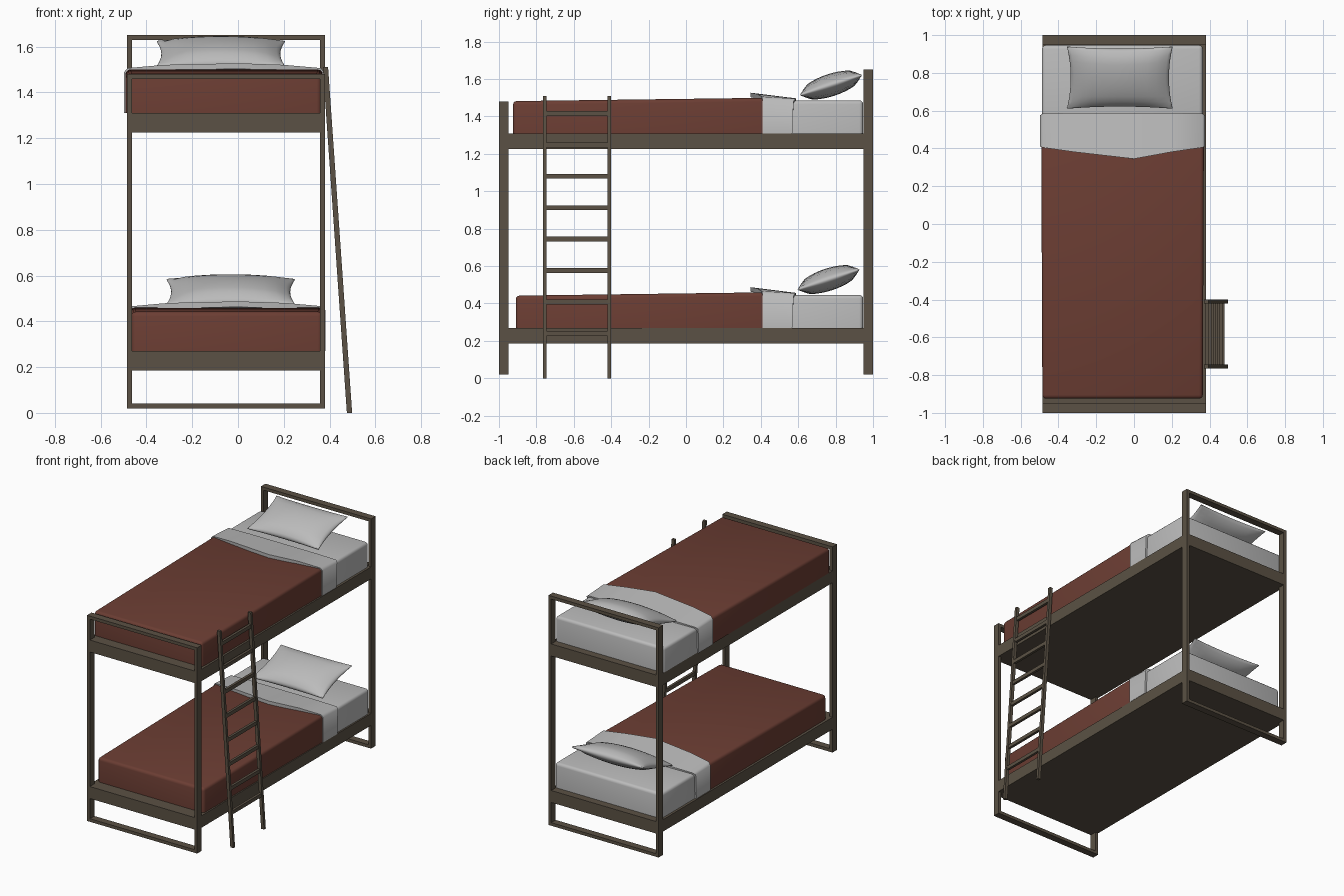
import bpy, bmesh, math
from mathutils import Matrix, Vector

if "Cube" in bpy.data.objects:
    bpy.data.objects.remove(bpy.data.objects["Cube"])


def material(name, rgb):
    m = bpy.data.materials.new(name)
    m.diffuse_color = (*rgb, 1)
    m.use_nodes = True
    m.node_tree.nodes["Principled BSDF"].inputs["Base Color"].default_value = m.diffuse_color
    return m


WOOD = material("frame_brown", (0.104, 0.083, 0.058))
RED = material("blanket_red", (0.148, 0.047, 0.033))
LINEN = material("linen_grey", (0.5, 0.5, 0.5))
X0, X1 = -0.485, 0.38          # outer sides of the frame
T = 0.022                      # bar thickness


def finish(name, bm, mat=None, smooth=False):
    bmesh.ops.recalc_face_normals(bm, faces=bm.faces)
    me = bpy.data.meshes.new(name)
    bm.to_mesh(me)
    bm.free()
    ob = bpy.data.objects.new(name, me)
    bpy.context.collection.objects.link(ob)
    if mat:
        me.materials.append(mat)
    if smooth:
        bpy.ops.object.select_all(action='DESELECT')
        ob.select_set(True)
        bpy.context.view_layer.objects.active = ob
        bpy.ops.object.shade_smooth_by_angle(angle=math.radians(50))
    return ob


def add_box(bm, lo, hi):
    lo, hi = Vector(lo), Vector(hi)
    mat = Matrix.Translation((lo + hi) / 2) @ Matrix.Diagonal((*(hi - lo), 1))
    return bmesh.ops.create_cube(bm, size=1, matrix=mat)["verts"]


def box(name, lo, hi, mat=None):
    bm = bmesh.new()
    add_box(bm, lo, hi)
    return finish(name, bm, mat)


def end_frame(name, y0, y1, top):
    # closed rectangular loop: two posts, floor bar and top bar
    bm = bmesh.new()
    outer = [(X0, 0.02), (X1, 0.02), (X1, top), (X0, top)]
    inner = [(X0 + T, 0.02 + T), (X1 - T, 0.02 + T), (X1 - T, top - T), (X0 + T, top - T)]
    rings = [[bm.verts.new((x, y, z)) for x, z in loop]
             for loop, y in ((outer, y0), (inner, y0), (inner, y1), (outer, y1))]
    for a, b in zip(rings, rings[1:] + rings[:1]):
        for i in range(4):
            j = (i + 1) % 4
            bm.faces.new((a[i], a[j], b[j], b[i]))
    finish(name, bm, WOOD)


def cushion_box(name, lo, hi, mat=None, rise=0.0, flare=0.0, r=0.02):
    # rounded block whose head end can be a little higher and wider
    bm = bmesh.new()
    mid = (lo[0] + hi[0]) / 2
    for v in add_box(bm, lo, hi):
        if v.co.y > (lo[1] + hi[1]) / 2:
            v.co.x += math.copysign(flare, v.co.x - mid)
            if v.co.z > (lo[2] + hi[2]) / 2:
                v.co.z += rise
    edges = [e for e in bm.edges
             if not all(abs(v.co.z - lo[2]) < 1e-4 for v in e.verts)]
    bmesh.ops.bevel(bm, geom=edges, offset=r, segments=3, profile=0.5, affect='EDGES')
    finish(name, bm, mat, True)


def sheet_fold(name, x0, x1, z):
    # turned-down sheet: pointed front edge, draped over both sides
    c, w = (x0 + x1) / 2, (x1 - x0) / 2
    half = [(1, .41, .568, 0, 0), (1, .41, .575, .178, .172),
            (.965, .405, .585, .196, .185), (.6, .382, .587, .21, .187)]
    pts = [(-s, *p) for s, *p in half] + [(-c / w, .345, .587, .217, .187)]
    pts += [(s, *p) for s, *p in reversed(half)]
    bm = bmesh.new()
    rows = []
    for s, yf, yb, zf, zb in pts:
        def row(inset):
            x = c + s * (w - inset)
            return [(x, yf, z + max(zf - inset, 0)), (x, yb, z + max(zb - inset, 0))]
        a, b = row(0), row(0.024)
        rows.append([bm.verts.new(p) for p in (a[0], a[1], b[1], b[0])])
    for a, b in zip(rows, rows[1:]):
        for i in range(4):
            j = (i + 1) % 4
            bm.faces.new((a[i], a[j], b[j], b[i]))
    bm.faces.new(rows[0])
    bm.faces.new(rows[-1])
    finish(name, bm, LINEN, True)


def pillow(name, loc):
    # puffed grid with a rounded rim and pulled-out corners, tilted to the headboard
    bm = bmesh.new()
    add_box(bm, (-1, -1, -1), (1, 1, 1))
    bmesh.ops.subdivide_edges(bm, edges=bm.edges[:], cuts=9, use_grid_fill=True)
    for v in bm.verts:
        u, w, t = v.co
        puff = max((1 - u * u) * (1 - w * w), 0) ** 0.45
        rim = 1 - 0.07 * t * t
        v.co = (u * rim * (0.26 + 0.02 * w * w), w * rim * (0.16 + 0.013 * u * u),
                t * (0.010 + 0.012 * (2 - u * u - w * w) + 0.026 * puff))
    bm.transform(Matrix.Translation(loc) @ Matrix.Rotation(math.radians(18), 4, 'X'))
    finish(name, bm, LINEN, True)


# End frames
end_frame("foot_frame", -1.0, -0.95, 1.48)
end_frame("head_frame", 0.95, 1.0, 1.65)

# Two beds: base, end rails, mattress, blanket, sheet fold, pillow
for tag, z, dl, dr, dy, px, py in (("lower", 0.27, 0.0, 0.0, 0.0, -0.032, 0.762),
                                   ("upper", 1.31, -0.019, -0.005, -0.015, -0.075, 0.775)):
    box(tag + "_bed_base", (X0, -0.95, z - 0.085), (X1, 0.95, z), WOOD)
    for end, y in (("foot", -1.0), ("head", 0.95)):
        box(f"{tag}_{end}_rail", (X0 + T, y, z - 0.085), (X1 - T, y + 0.05, z), WOOD)
    cushion_box(tag + "_mattress", (-0.468 + dl, 0.40, z), (0.369 + dr, 0.947, z + 0.176), LINEN)
    cushion_box(tag + "_blanket", (-0.466 + dl, -0.91 + dy, z), (0.369 + dr, 0.45, z + 0.172),
                RED, rise=0.018, flare=0.006)
    sheet_fold(tag + "_sheet_fold", -0.479 + dl, 0.382 + dr, z)
    pillow(tag + "_pillow", (px, py, z + 0.258))

# Leaning ladder
LX0, LX1, LH = 0.487, 0.382, 1.51
for name, y in (("front", -0.765), ("rear", -0.42)):
    bm = bmesh.new()
    for v in add_box(bm, (-0.0115, y, 0), (0.0115, y + 0.02, LH)):
        v.co.x += LX0 if v.co.z < 0.5 else LX1
    finish(f"ladder_{name}_rail", bm, WOOD)
for i in range(8):
    z = 0.24 + i * 0.168
    x = LX0 + (LX1 - LX0) * z / LH
    box(f"ladder_rung_{i + 1}", (x - 0.009, -0.75, z - 0.013), (x + 0.009, -0.415, z + 0.013), WOOD)
